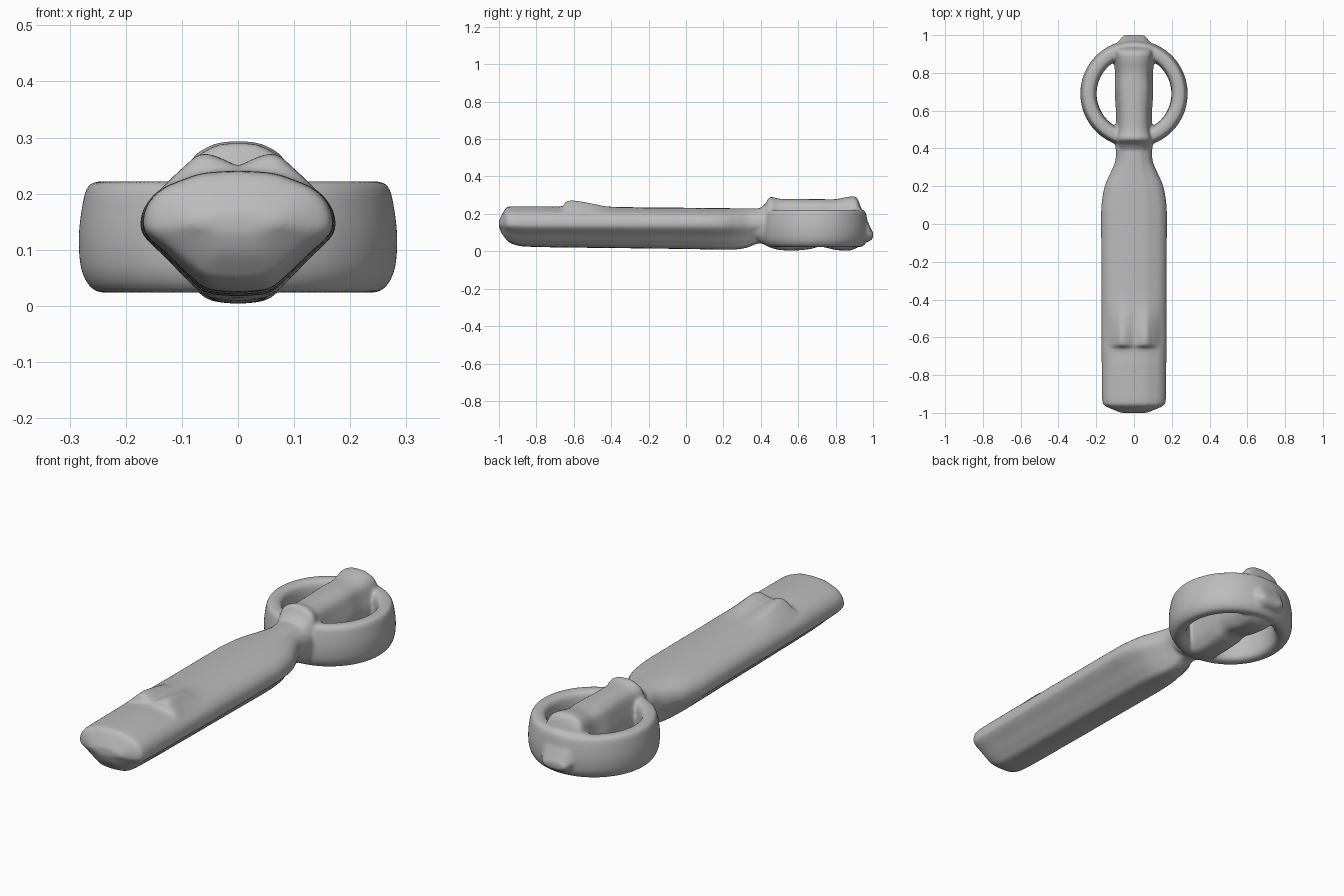
import bpy, bmesh
from math import cos, sin, tau
from mathutils import Vector

cube = bpy.data.objects.get("Cube")
if cube:
    bpy.data.objects.remove(cube)

grey = bpy.data.materials.new("plain_grey")
grey.use_nodes = True
grey.diffuse_color = (0.5, 0.5, 0.5, 1)
grey.node_tree.nodes["Principled BSDF"].inputs["Base Color"].default_value = (0.5, 0.5, 0.5, 1)


def spline(points, steps, closed=False):
    """Smooth curve that passes through every control point."""
    pts = [Vector(p) for p in points]
    n = len(pts)
    out = []
    for i in range(n if closed else n - 1):
        if closed:
            a, b, c, d = (pts[(i + k) % n] for k in (-1, 0, 1, 2))
        else:
            a, b, c, d = (pts[min(max(i + k, 0), n - 1)] for k in (-1, 0, 1, 2))
        for s in range(steps):
            t = s / steps
            out.append(b + (c - a) * (t / 2) + (a * 2 - b * 5 + c * 4 - d) * (t * t / 2)
                       + (b * 3 - a - c * 3 + d) * (t ** 3 / 2))
    if not closed:
        out.append(pts[-1])
    return out


def skin(name, rings, loop=False):
    """Joins rings of points into a closed smooth mesh."""
    bm = bmesh.new()
    rows = [[bm.verts.new(p) for p in ring] for ring in rings]
    pairs = list(zip(rows, rows[1:]))
    if loop:
        pairs.append((rows[-1], rows[0]))
    else:
        bm.faces.new(rows[0])
        bm.faces.new(rows[-1])
    n = len(rows[0])
    for r, q in pairs:
        for i in range(n):
            j = (i + 1) % n
            bm.faces.new((r[i], r[j], q[j], q[i]))
    bmesh.ops.recalc_face_normals(bm, faces=bm.faces)
    mesh = bpy.data.meshes.new(name)
    bm.to_mesh(mesh)
    bm.free()
    mesh.materials.append(grey)
    obj = bpy.data.objects.new(name, mesh)
    bpy.context.collection.objects.link(obj)
    return obj


def loft(name, half, stations, waist=None):
    """Half section (width, height, bump share) swept along y and mirrored in x."""
    half = spline(half, 4)
    full = half + [Vector((-p.x, p.y, p.z)) for p in reversed(half[1:-1])]
    # station: y, half width, top, bottom, bump height
    rings = []
    for y, w, top, low, bump in [tuple(a) + tuple(b) for a, b in zip(
            spline([(s[0], s[1], s[2]) for s in stations], 6),
            [v[:2] for v in spline([(s[3], s[4], 0) for s in stations], 6)])]:
        mid = (top + low) / 2 if waist is None else waist
        rings.append([(p.x * w, y, mid + p.y * ((top - mid) if p.y > 0 else (mid - low))
                       + p.z * bump) for p in full])
    return skin(name, rings)


# Handle: faceted section with a keel and two thumb bumps on top
handle = loft("handle", [
    (0, 1, .25), (.35, .96, 1), (.57, .84, .6), (.8, .66, 0), (.95, .38, 0),
    (1, .05, 0), (.96, -.16, 0), (.74, -.44, 0), (.58, -.66, 0),
    (.5, -.76, 0), (.32, -.95, 0), (0, -1, 0)], [
    (-1, .07, .165, .13, 0), (-.985, .105, .195, .095, 0),
    (-.962, .155, .232, .065, 0), (-.94, .167, .24, .045, 0),
    (-.88, .17, .241, .027, 0), (-.75, .171, .241, .022, 0),
    (-.665, .172, .241, .02, 0), (-.64, .172, .241, .02, .03),
    (-.59, .172, .24, .02, .035), (-.5, .172, .239, .018, .02),
    (-.42, .173, .238, .017, .004), (-.3, .173, .236, .016, 0),
    (0, .174, .233, .012, 0), (.1, .172, .232, .01, 0),
    (.2, .155, .231, .008, 0), (.27, .125, .23, .01, 0),
    (.33, .1, .23, .02, 0), (.38, .096, .23, .04, 0),
    (.44, .1, .23, .04, 0), (.5, .09, .22, .04, 0)], .145)

# Central bar across the ring, with raised ends and a sloping rear tab
bar = loft("central_bar", [
    (0, 1, 0), (.35, .97, 0), (.7, .8, 0), (.87, .45, 0), (1, 0, 0),
    (.92, -.45, 0), (.75, -.75, 0), (.48, -.95, 0), (0, -1, 0)], [
    (.37, .085, .215, .06, 0), (.42, .1, .25, .035, 0),
    (.45, .108, .29, .02, 0), (.5, .097, .281, .007, 0),
    (.58, .095, .279, .004, 0), (.66, .1, .279, .011, 0),
    (.72, .102, .279, .024, 0), (.8, .1, .279, .007, 0),
    (.87, .11, .292, .004, 0), (.905, .115, .291, .014, 0),
    (.925, .11, .265, .028, 0), (.945, .095, .205, .04, 0),
    (.97, .08, .162, .05, 0), (.99, .065, .12, .06, 0),
    (1, .058, .1, .074, 0)])

# Ring: rounded band turned around the bar
band = spline([(.255, .027), (.278, .06), (.284, .115), (.279, .17), (.268, .213),
               (.245, .222), (.217, .217), (.203, .19), (.198, .115),
               (.203, .05), (.22, .027)], 4, closed=True)
turns = 96
ring = skin("ring", [[(p.x * cos(a), .69 + p.x * sin(a), p.y) for p in band]
                     for a in (tau * k / turns for k in range(turns))], loop=True)

# Blend the three parts into one cast piece
bpy.ops.object.select_all(action="DESELECT")
for part in (handle, bar, ring):
    part.select_set(True)
bpy.context.view_layer.objects.active = handle
bpy.ops.object.join()
handle.name = "handle_with_ring"
blend = handle.modifiers.new("blend", "REMESH")
blend.mode = "VOXEL"
blend.voxel_size = .007
blend.use_smooth_shade = True
soften = handle.modifiers.new("soften", "SMOOTH")
soften.factor = .5
soften.iterations = 6
